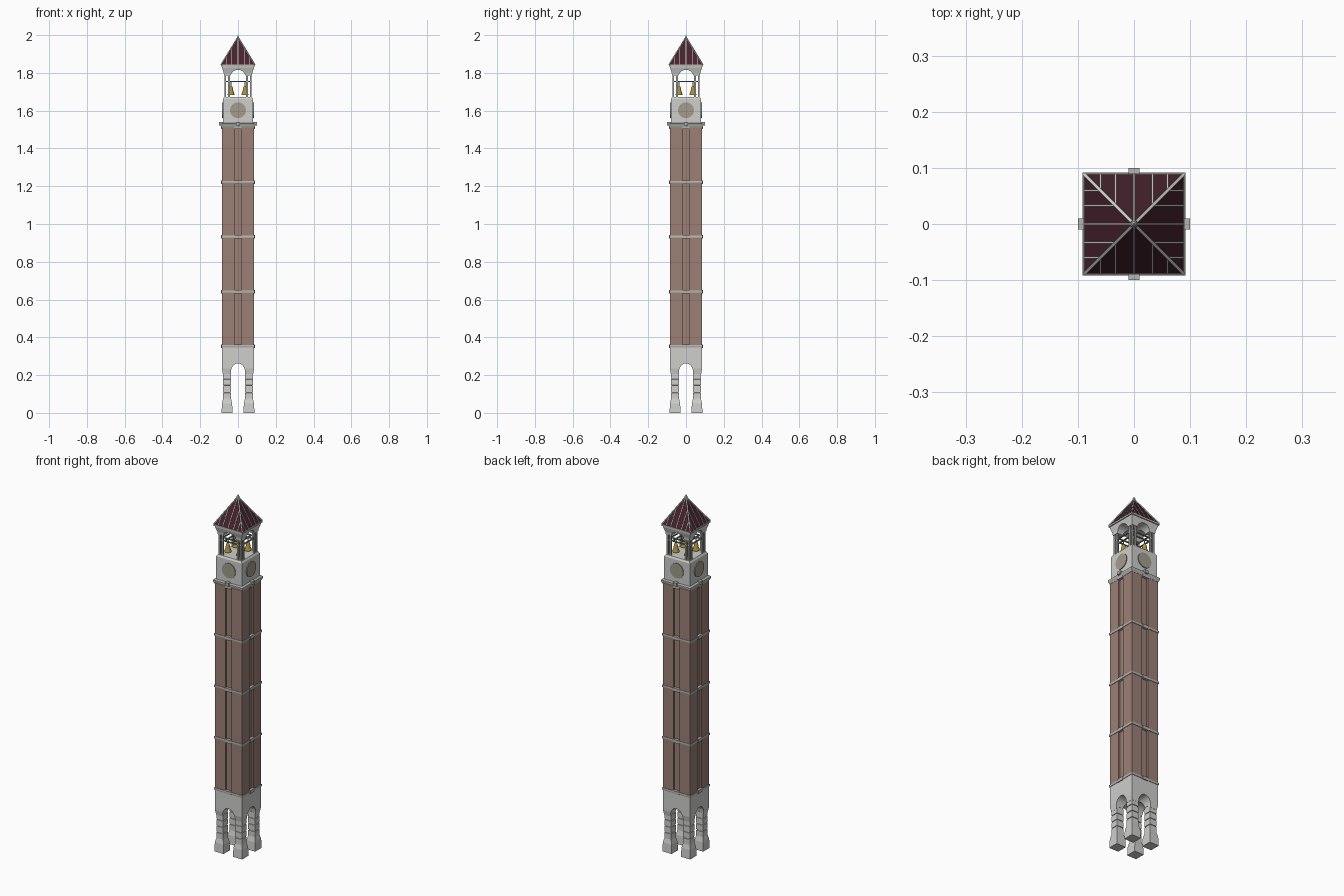
import bpy, bmesh, math
from mathutils import Vector, Matrix

old = bpy.data.objects.get("Cube")
if old:
    bpy.data.objects.remove(old, do_unlink=True)


def material(name, r, g, b):
    m = bpy.data.materials.new(name)
    m.use_nodes = True
    m.diffuse_color = (r, g, b, 1)
    m.node_tree.nodes["Principled BSDF"].inputs["Base Color"].default_value = (r, g, b, 1)
    return m


STONE = material("pale stone", 0.62, 0.62, 0.61)
TRIM = material("grey trim", 0.46, 0.47, 0.44)
BRICK = material("brown brick", 0.33, 0.215, 0.18)
ROOF = material("maroon roof", 0.06, 0.016, 0.026)
CLOCK = material("clock tan", 0.37, 0.33, 0.26)
GOLD = material("bell gold", 0.42, 0.29, 0.04)
STEEL = material("grey metal", 0.24, 0.25, 0.26)


def finish(name, bm, mat):
    bmesh.ops.recalc_face_normals(bm, faces=bm.faces)
    mesh = bpy.data.meshes.new(name)
    bm.to_mesh(mesh)
    bm.free()
    mesh.materials.append(mat)
    obj = bpy.data.objects.new(name, mesh)
    bpy.context.collection.objects.link(obj)
    return obj


def add_box(bm, lo, hi):
    lo, hi = Vector(lo), Vector(hi)
    size = hi - lo
    mat = Matrix.Translation((lo + hi) / 2) @ Matrix.Diagonal((*size, 1))
    bmesh.ops.create_cube(bm, size=1, matrix=mat)


def add_bar(bm, a, b, width):
    """Square bar between two points."""
    a, b = Vector(a), Vector(b)
    d = b - a
    rot = d.to_track_quat('Z', 'Y').to_matrix().to_4x4()
    mat = Matrix.Translation((a + b) / 2) @ rot @ Matrix.Diagonal((width, width, d.length, 1))
    bmesh.ops.create_cube(bm, size=1, matrix=mat)


def add_stack(bm, profile, cx=0, cy=0):
    """Square column lofted through (half width, height) pairs."""
    rings = [[bm.verts.new((cx + sx * w, cy + sy * w, z))
              for sx, sy in ((-1, -1), (1, -1), (1, 1), (-1, 1))] for w, z in profile]
    for a, b in zip(rings, rings[1:]):
        for i in range(4):
            j = (i + 1) % 4
            bm.faces.new((a[i], a[j], b[j], b[i]))
    bm.faces.new(rings[0][::-1])
    bm.faces.new(rings[-1])


def four_sides(bm):
    """Repeat everything built for the front on the other three sides."""
    source = bm.verts[:] + bm.edges[:] + bm.faces[:]
    for k in range(1, 4):
        copy = bmesh.ops.duplicate(bm, geom=source)["geom"]
        verts = [g for g in copy if isinstance(g, bmesh.types.BMVert)]
        bmesh.ops.rotate(bm, verts=verts, cent=(0, 0, 0),
                         matrix=Matrix.Rotation(k * math.pi / 2, 3, 'Z'))


def cut_arches(obj, half, bottom, spring, rise):
    """Cut an arched tunnel through the object in both directions."""
    outline = [(-half, bottom)]
    outline += [(-half * math.cos(math.pi * i / 16), spring + rise * math.sin(math.pi * i / 16))
                for i in range(17)]
    outline.append((half, bottom))
    for turn in (0, math.pi / 2):
        bm = bmesh.new()
        face = bm.faces.new([bm.verts.new((x, -0.2, z)) for x, z in outline])
        ext = bmesh.ops.extrude_face_region(bm, geom=[face])["geom"]
        bmesh.ops.translate(bm, vec=(0, 0.4, 0),
                            verts=[g for g in ext if isinstance(g, bmesh.types.BMVert)])
        bmesh.ops.rotate(bm, verts=bm.verts, cent=(0, 0, 0), matrix=Matrix.Rotation(turn, 3, 'Z'))
        cutter = finish("arch_cutter", bm, STONE)
        cutter.hide_render = True
        mod = obj.modifiers.new("arch", 'BOOLEAN')
        mod.operation, mod.solver, mod.object = 'DIFFERENCE', 'EXACT', cutter
        bpy.context.view_layer.objects.active = obj
        bpy.ops.object.modifier_apply(modifier=mod.name)
        bpy.data.objects.remove(cutter, do_unlink=True)


CORNERS = [(x, y) for x in (-1, 1) for y in (-1, 1)]

# Four legs with flared feet and grooved stone courses
bm = bmesh.new()
for sx, sy in CORNERS:
    profile = [(0.029, 0), (0.027, 0.05), (0.021, 0.075)]
    for k in range(4):
        z = 0.075 + k * 0.036
        profile += [(0.021, z + 0.031), (0.018, z + 0.032), (0.018, z + 0.035), (0.021, z + 0.036)]
    add_stack(bm, profile, sx * 0.058, sy * 0.058)
finish("legs", bm, STONE)

# Arched base block
bm = bmesh.new()
add_stack(bm, [(0.08, 0.205), (0.085, 0.235), (0.085, 0.352)])
cut_arches(finish("base_arches", bm, STONE), 0.038, 0.1, 0.215, 0.047)

# Brick shaft: recessed core with four corner piers
bm = bmesh.new()
add_box(bm, (-0.076, -0.076, 0.35), (0.076, 0.076, 1.515))
for sx, sy in CORNERS:
    add_stack(bm, [(0.0335, 0.35), (0.0335, 1.515)], sx * 0.0515, sy * 0.0515)
finish("brick_shaft", bm, BRICK)

# Stone bands with a centre block on each side
bm = bmesh.new()
for z in (0.353, 0.642, 0.932, 1.222):
    add_stack(bm, [(0.0875, z - 0.006), (0.0885, z), (0.0875, z + 0.006)])
finish("shaft_bands", bm, TRIM)
bm = bmesh.new()
for z in (0.353, 0.642, 0.932, 1.222, 1.512):
    add_box(bm, (-0.018, -0.09, z - 0.009), (0.018, -0.07, z + 0.009))
four_sides(bm)
finish("band_blocks", bm, TRIM)

# Cornice with projecting blocks
bm = bmesh.new()
add_stack(bm, [(0.086, 1.508), (0.092, 1.522), (0.092, 1.53), (0.082, 1.534)])
finish("cornice", bm, TRIM)
bm = bmesh.new()
add_box(bm, (-0.01, -0.1, 1.522), (0.01, -0.075, 1.54))
four_sides(bm)
finish("cornice_blocks", bm, TRIM)

# Clock storey
bm = bmesh.new()
add_stack(bm, [(0.08, 1.525), (0.08, 1.662), (0.074, 1.672)])
finish("clock_storey", bm, STONE)
bm = bmesh.new()
bmesh.ops.create_cone(bm, cap_ends=True, segments=24, radius1=0.042, radius2=0.042, depth=0.008,
                      matrix=Matrix.Translation((0, -0.08, 1.602)) @ Matrix.Rotation(math.pi / 2, 4, 'X'))
four_sides(bm)
finish("clock_faces", bm, CLOCK)

# Belfry posts clustered at the corners
bm = bmesh.new()
for sx, sy in CORNERS:
    for px, py in ((0.067, 0.067), (0.048, 0.067), (0.067, 0.048)):
        add_bar(bm, (sx * px, sy * py, 1.665), (sx * px, sy * py, 1.8), 0.009)
finish("belfry_posts", bm, TRIM)

# Beams that carry the bells
bm = bmesh.new()
for y in (-0.067, -0.037):
    add_bar(bm, (-0.07, y, 1.755), (0.07, y, 1.755), 0.006)
four_sides(bm)
finish("bell_beams", bm, STEEL)

# Bells, turned from a profile
bm = bmesh.new()
bell = [(0.019, 1.684), (0.0165, 1.692), (0.012, 1.705), (0.0105, 1.72), (0.006, 1.73), (0.002, 1.733), (0.002, 1.755)]
for sx, sy in CORNERS:
    rings = [[bm.verts.new((sx * 0.037 + r * math.cos(i * math.pi / 8),
                            sy * 0.037 + r * math.sin(i * math.pi / 8), z)) for i in range(16)]
             for r, z in bell]
    for a, b in zip(rings, rings[1:]):
        for i in range(16):
            j = (i + 1) % 16
            bm.faces.new((a[i], a[j], b[j], b[i]))
    bm.faces.new(rings[0])
bells = finish("bells", bm, GOLD)
bpy.ops.object.select_all(action='DESELECT')
bells.select_set(True)
bpy.context.view_layer.objects.active = bells
bpy.ops.object.shade_smooth_by_angle(angle=math.radians(40))

# Arched crown under the roof
bm = bmesh.new()
add_stack(bm, [(0.074, 1.785), (0.076, 1.8), (0.085, 1.828), (0.085, 1.836)])
cut_arches(finish("crown_arches", bm, STONE), 0.04, 1.7, 1.778, 0.038)

# Pyramid roof on its eave
BASE, APEX, HALF = 1.844, 1.988, 0.088
bm = bmesh.new()
add_stack(bm, [(0.09, 1.834), (0.09, BASE)])
finish("roof_eave", bm, TRIM)
bm = bmesh.new()
bmesh.ops.create_cone(bm, cap_ends=True, segments=4, radius1=HALF * math.sqrt(2), radius2=0,
                      depth=APEX - BASE, matrix=Matrix.Translation((0, 0, (BASE + APEX) / 2))
                      @ Matrix.Rotation(math.pi / 4, 4, 'Z'))
finish("roof", bm, ROOF)


# Raised roof seams, hips and finial
def on_roof(x, y):
    return (x, y, APEX - (APEX - BASE) * max(abs(x), abs(y)) / HALF)


bm = bmesh.new()
for x in (-0.06, -0.033, 0, 0.033, 0.06):
    add_bar(bm, on_roof(x, -HALF), on_roof(x, -abs(x)), 0.0035)
add_bar(bm, on_roof(-HALF, -HALF), on_roof(0, 0), 0.006)
four_sides(bm)
add_stack(bm, [(0.006, 1.978), (0.005, 1.99), (0.001, 2.0)])
finish("roof_seams", bm, STONE)
